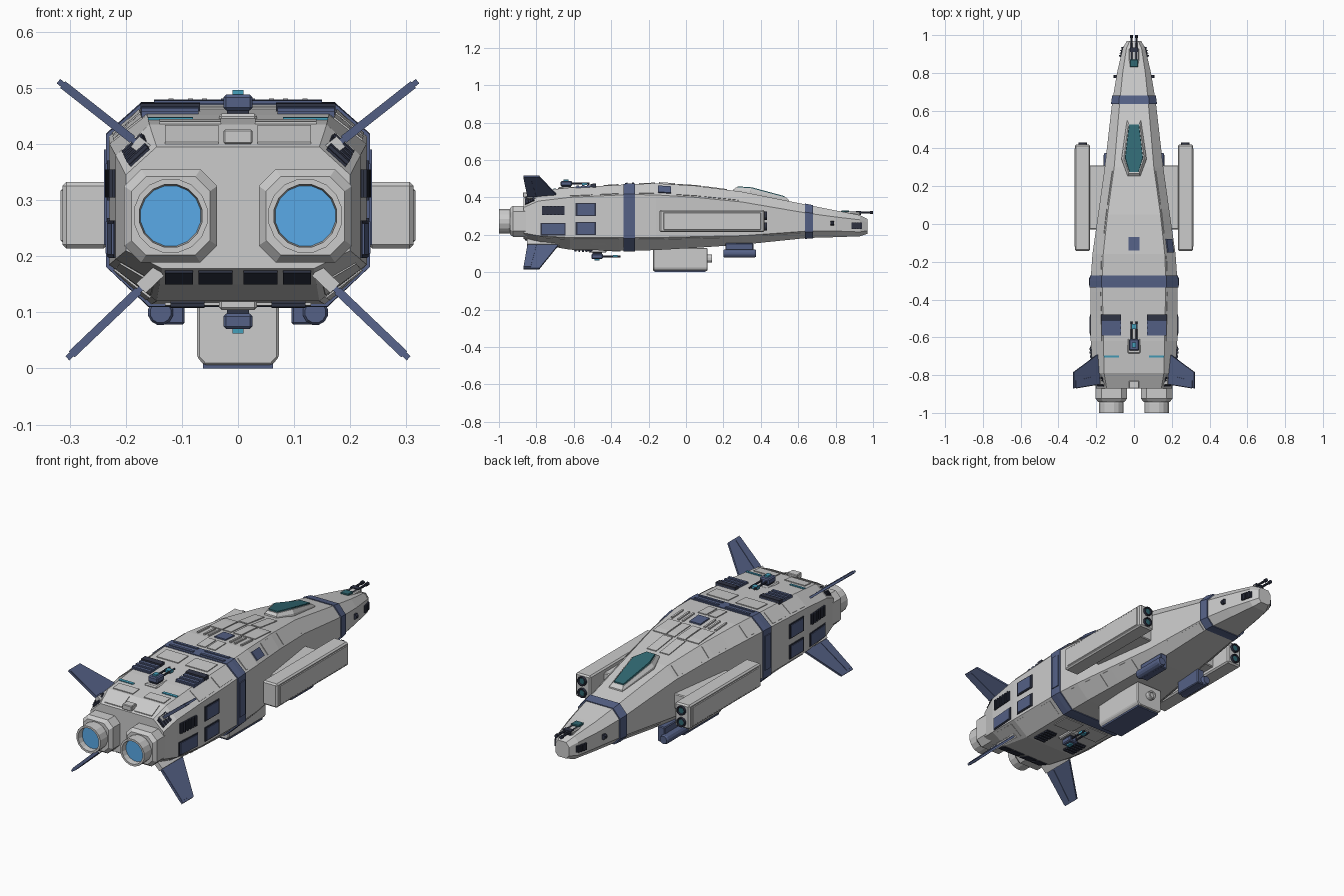
import bpy, bmesh, math
from mathutils import Vector

if "Cube" in bpy.data.objects:
    bpy.data.objects.remove(bpy.data.objects["Cube"])

def mat(name, c):
    m = bpy.data.materials.new(name)
    m.diffuse_color = (*c, 1)
    m.use_nodes = True
    m.node_tree.nodes["Principled BSDF"].inputs["Base Color"].default_value = m.diffuse_color
    return m
BLUE = mat("blue_paint", (.09, .12, .24))
DARK = mat("dark_vent", (.03, .035, .06))
TEAL = mat("teal_glass", (.03, .14, .17))
CYAN = mat("cyan_light", (.06, .35, .5))
GLOW = mat("engine_glow", (.1, .4, .8))

def loft(name, rings, m=None, mirror=False, bevel=0):
    """Skin equal-length rings and cap both ends."""
    bm = bmesh.new()
    vs = [[bm.verts.new(p) for p in r] for r in rings]
    n = len(rings[0])
    for a, b in zip(vs, vs[1:]):
        for i in range(n):
            bm.faces.new((a[i], a[(i + 1) % n], b[(i + 1) % n], b[i]))
    bm.faces.new(vs[0])
    bm.faces.new(vs[-1][::-1])
    bmesh.ops.recalc_face_normals(bm, faces=bm.faces)
    me = bpy.data.meshes.new(name)
    bm.to_mesh(me)
    bm.free()
    ob = bpy.data.objects.new(name, me)
    bpy.context.collection.objects.link(ob)
    if m:
        me.materials.append(m)
    if bevel:
        b = ob.modifiers.new("bevel", 'BEVEL')
        b.width, b.segments = bevel, 1
    if mirror:
        ob.modifiers.new("mirror", 'MIRROR')
    return ob

def box(name, x, y, z, m=None, mirror=False, bevel=0):
    return loft(name, [[(x[0], v, z[0]), (x[1], v, z[0]), (x[1], v, z[1]), (x[0], v, z[1])] for v in y],
                m, mirror, bevel)

def turned(name, cx, cz, prof, m=None, mirror=False, n=16):
    """Revolve (y, radius) profile about a lengthwise axis."""
    return loft(name, [[(cx + r * math.cos(2 * math.pi * (i + .5) / n), y,
                         cz + r * math.sin(2 * math.pi * (i + .5) / n)) for i in range(n)]
                       for y, r in prof], m, mirror)

# Hull stations: y, half width, flat top half width, z top, z side top, z side bottom, z bottom, bottom half width
ST = [(-.87, .20, .145, .395, .345, .21, .178, .135), (-.79, .218, .158, .435, .38, .195, .15, .14),
      (-.62, .229, .162, .452, .40, .185, .12, .145), (-.30, .230, .168, .470, .415, .185, .114, .155),
      (-.16, .220, .163, .475, .413, .185, .118, .15), (.05, .190, .14, .462, .40, .19, .13, .13),
      (.30, .155, .105, .430, .375, .195, .147, .105), (.65, .115, .075, .360, .315, .22, .183, .08),
      (.80, .090, .06, .330, .295, .22, .187, .06), (.93, .060, .04, .305, .28, .215, .192, .04),
      (.97, .037, .022, .285, .265, .222, .205, .022)]

def corners(y):
    for a, b in zip(ST, ST[1:]):
        if y <= b[0]:
            t = (y - a[0]) / (b[0] - a[0])
            _, w, tw, zt, zs, zl, zb, bw = [p + (q - p) * t for p, q in zip(a, b)]
            return [Vector(p) for p in ((0, zt), (tw, zt), (w, zs), (w, zl), (bw, zb), (0, zb))]

def section(y, g=0):
    c = corners(y)[1:5]
    mid = (c[0].y + c[3].y) / 2
    c = [(p.x + g, y, p.y + g * (.8 if p.y > mid else -.8)) for p in c]
    return c + [(-a, b, d) for a, b, d in c[::-1]]

def span(y0, y1):
    return [y0] + [s[0] for s in ST if y0 + .001 < s[0] < y1 - .001] + [y1]

def plate(name, face, y, u, h=.005, m=None, mirror=True):
    """Raised plate following a hull face. face 0 top, 1 upper chamfer, 2 side, 3 lower chamfer, 4 bottom.
    u is x on top and bottom, z on the side, a fraction on chamfers."""
    rings = []
    for v in span(*y):
        c = corners(v)
        a, b = c[face], c[face + 1]
        d = (b - a).normalized()
        nrm = Vector((-d.y, d.x))
        def at(k):
            if face in (0, 4):
                return Vector((k, a.y))
            return Vector((a.x, k)) if face == 2 else a.lerp(b, k)
        p, q = at(u[0]), at(u[1])
        rings.append([(s.x, v, s.y) for s in (p - nrm * .006, q - nrm * .006, q + nrm * h, p + nrm * h)])
    return loft(name, rings, m, mirror)

# Main hull and painted bands
loft("hull", [section(s[0]) for s in ST])
for nm, y0, y1 in (("mid_band", -.335, -.272), ("nose_band", .635, .68)):
    loft(nm, [section(v, .005) for v in span(y0, y1)], BLUE)
for y in (-.325, -.29):
    plate("band_rib", 0, (y, y + .012), (.02, .15), .009, BLUE)
plate("band_side_rib", 2, (-.325, -.282), (.22, .39), .009, BLUE)

# Engines: chamfered housings, nozzles, glowing discs
def octa(cx, cz, y, s, c):
    k = s - c
    return [(cx + a, y, cz + b) for a, b in
            ((-k, -s), (k, -s), (s, -k), (s, k), (k, s), (-k, s), (-s, k), (-s, -k))]
loft("engine_housing", [octa(.12, .272, y, s, c) for y, s, c in
                        ((-.80, .083, .03), (-.925, .083, .03), (-.942, .07, .026))], None, True)
turned("engine_nozzle", .12, .272, [(-.92, .062), (-.95, .067), (-1, .067), (-1, .057), (-.965, .054)], None, True)
turned("engine_disc", .12, .272, [(-.96, .0545), (-.972, .0545)], GLOW, True)

# Four swept tail fins with root blocks and leading spars
def fin(name, root, tip, yr, yt, t, m):
    r, e = Vector(root), Vector(tip)
    d = (e - r).normalized()
    n = Vector((-d.y, d.x)) * t
    loft(name, [[((p + s * n).x, v, (p + s * n).y) for v, s in ((y[0], 1), (y[1], 1), (y[1], -1), (y[0], -1))]
                for p, y in ((r, yr), (e, yt))], m, True)
for nm, r, e in (("upper", (.165, .39), (.32, .512)), ("lower", (.155, .16), (.304, .018))):
    r, e = Vector(r), Vector(e)
    fin(nm + "_fin", r, e, (-.845, -.67), (-.87, -.785), .005, BLUE)
    fin(nm + "_fin_flap", r.lerp(e, .15), r.lerp(e, .95), (-.848, -.80), (-.868, -.83), .0075, BLUE)
    fin(nm + "_fin_root", r - (e - r) * .1, r.lerp(e, .12), (-.85, -.66), (-.85, -.68), .012, None)

# Side missile pods with pylons and twin tubes
box("pod", (.232, .313), (-.142, .42), (.214, .332), None, True, .007)
box("pod_pylon", (.12, .24), (-.028, .31), (.235, .31), None, True, .004)
box("pod_side_panel", (.30, .316), (-.12, .40), (.225, .32), None, True, .003)
for z in (.244, .302):
    turned("pod_tube", .272, z, [(.40, .023), (.432, .023), (.432, .018), (.424, .017)], DARK, True, 12)
    turned("pod_warhead", .272, z, [(.41, .017), (.428, .014)], TEAL, True, 12)

# Belly bay, floor plate and underslung tanks
loft("belly_bay", [[(-.06, y, .006), (.06, y, .006), (.073, y, .02), (.073, y, .13), (-.073, y, .13), (-.073, y, .02)]
                   for y in (-.176, .115)], None, False, .004)
box("belly_floor", (-.062, .062), (-.168, .105), (0, .012), BLUE)
turned("belly_sensor", 0, .072, [(.10, .022), (.138, .022), (.138, .015), (.13, .014)], None, False, 12)
turned("belly_tank", .138, .1, [(.20, .019), (.207, .023), (.365, .023), (.375, .019)], BLUE, True, 12)
box("tank_bracket", (.095, .135), (.21, .36), (.078, .155), BLUE, True, .004)

# Canopy: raised frame and glass
def hexa(hw, y0, y1, dz, k):
    pts = []
    for x, y in ((-.5, y0), (.5, y0), (1, y0 + .30 * (y1 - y0)), (.55, y1), (-.55, y1), (-1, y0 + .30 * (y1 - y0))):
        pts.append((x * hw, y, corners(y)[0].y + dz + k * math.sin(math.pi * min(1, max(0, (y - .2) / .38)))))
    return pts
loft("canopy_frame", [hexa(.068, .25, .555, -.02, 0), hexa(.066, .255, .55, .004, .008), hexa(.054, .268, .535, .008, .022)])
loft("canopy_glass", [hexa(.052, .27, .53, 0, .012), hexa(.046, .276, .527, .012, .023)], TEAL)

# Nose gun
box("nose_gun_mount", (-.026, .026), (.83, .93), (.28, .322), None, False, .005)
box("nose_gun_sight", (-.022, .022), (.83, .872), (.30, .33), TEAL, False, .003)
turned("nose_gun_barrel", .013, .318, [(.86, .006), (.985, .006), (.985, .009), (1, .009)], DARK, True, 8)
box("nose_gun_yoke", (-.022, .022), (.91, .935), (.305, .326), DARK)

# Twin-barrel turrets above and below
def turret(nm, y, z, s):
    def zz(a, b):
        return tuple(sorted((z + s * a, z + s * b)))
    box(nm + "_base", (-.034, .034), (y - .045, y + .05), zz(-.025, .008), None, False, .005)
    box(nm + "_neck", (-.02, .02), (y - .025, y + .025), zz(0, .02), DARK)
    box(nm + "_body", (-.026, .026), (y - .03, y + .03), zz(.014, .042), BLUE, False, .005)
    box(nm + "_light", (-.01, .01), (y - .015, y + .012), zz(.04, .05), CYAN)
    turned(nm + "_barrel", .013, z + s * .028, [(y, .005), (y + .125, .005)], DARK, True, 8)
    box(nm + "_muzzle_light", (-.018, .018), (y + .085, y + .11), zz(.02, .032), CYAN)
turret("top_turret", -.64, .446, 1)
turret("belly_turret", -.475, .112, -1)

# Slatted vent helper: backing plate plus ribs
def vent(nm, face, y, u, n, m=DARK, along_u=False):
    plate(nm + "_back", face, y, u, .004, m)
    for i in range(n):
        if along_u:
            s = (u[1] - u[0]) / n
            plate(nm + "_slat", face, y, (u[0] + i * s + s * .2, u[0] + i * s + s * .7), .01, m)
        else:
            s = (y[1] - y[0]) / n
            plate(nm + "_slat", face, (y[0] + i * s + s * .2, y[0] + i * s + s * .7), u, .01, m)

# Dorsal grilles, light strips and plates
vent("dorsal_grille", 0, (-.59, -.48), (.07, .172), 4, BLUE)
plate("grille_lid", 0, (-.51, -.48), (.068, .174), .014, DARK)
plate("dorsal_strip", 0, (-.708, -.695), (.08, .16), .004, CYAN)
plate("dorsal_hatch", 0, (-.14, -.07), (-.03, .03), .007, BLUE, False)
for y0, y1, a, b in ((-.25, -.165, .005, .05), (-.045, .08, .006, .05), (-.045, .08, .056, .125), (.09, .22, .01, .06),
                     (-.44, -.36, .02, .14), (-.78, -.73, .03, .14)):
    plate("dorsal_plate", 0, (y0, y1), (a, b), .004)
for x in (.055, .08, .115):
    plate("dorsal_rib", 0, (-.145, -.06), (x, x + .009), .007)
plate("shoulder_hatch", 1, (-.15, -.08), (.25, .8), .007, BLUE, False)
for y0, y1 in ((-.25, -.17), (-.05, .08), (.1, .28), (-.46, -.36), (-.62, -.5)):
    plate("shoulder_plate", 1, (y0, y1), (.12, .88), .003)

# Flank windows, vents and hatches
for z in ((.305, .365), (.205, .262)):
    plate("flank_frame", 2, (-.59, -.48), (z[0] - .006, z[1] + .006), .004, DARK)
    plate("flank_window", 2, (-.58, -.49), z, .007, BLUE)
vent("flank_vent", 2, (-.77, -.65), (.305, .355), 6)
plate("flank_hatch_frame", 2, (-.777, -.643), (.197, .264), .003, DARK)
plate("flank_hatch", 2, (-.77, -.65), (.203, .258), .006, BLUE)
vent("nose_vent", 2, (.885, .94), (.232, .265), 4)
turned("nose_thruster", .097, .262, [(.772, .013), (.79, .013)], DARK, True, 8)

# Belly plates and vents
for y0, y1 in ((-.78, -.65), (-.60, -.36), (-.25, -.02), (.0, .18), (.4, .62)):
    plate("lower_chamfer_plate", 3, (y0, y1), (.12, .88), .003)
vent("belly_vent", 4, (-.60, -.50), (.06, .12), 5)
plate("belly_plate", 4, (-.44, -.35), (.02, .13), .004)
plate("tail_belly_panel", 4, (-.86, -.80), (.01, .07), .004, DARK)
plate("tail_belly_panel_outer", 4, (-.86, -.80), (.08, .13), .004, DARK)

# Stern details
box("stern_hatch", (-.026, .026), (-.872, -.83), (.40, .426), None, False, .003)
plate("stern_plate", 0, (-.86, -.80), (.035, .13), .004)
vent("stern_vent", 1, (-.86, -.81), (.2, .8), 4)
